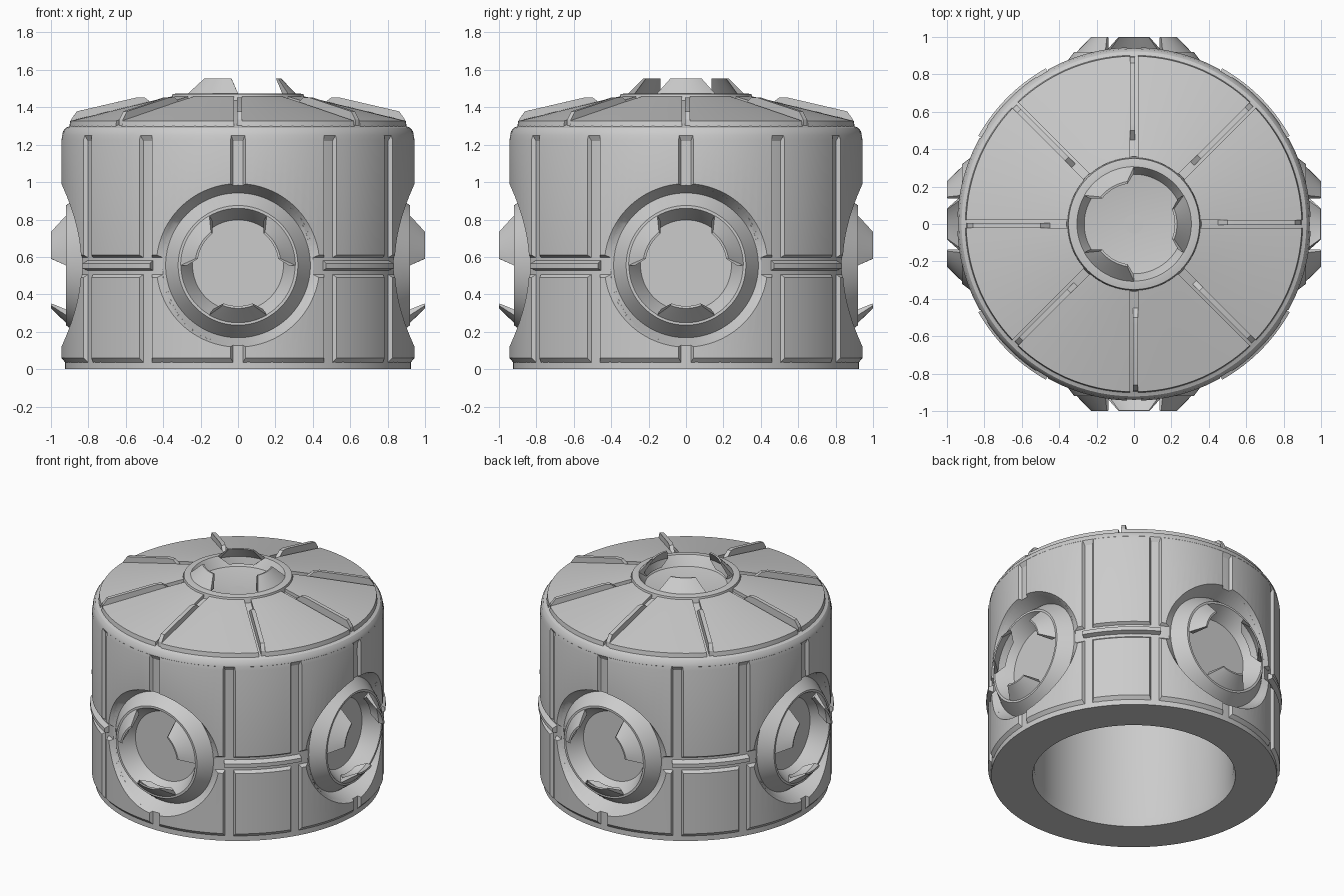
import bpy, bmesh
from math import radians, degrees, asin, sin, cos, pi, ceil, sqrt
from mathutils import Matrix, Vector

if "Cube" in bpy.data.objects:
    bpy.data.objects.remove(bpy.data.objects["Cube"])

grey = bpy.data.materials.new("light_grey_metal")
grey.diffuse_color = (0.6, 0.6, 0.6, 1)
grey.use_nodes = True
grey.node_tree.nodes["Principled BSDF"].inputs["Base Color"].default_value = (0.6, 0.6, 0.6, 1)


def finish(name, bm):
    bmesh.ops.recalc_face_normals(bm, faces=bm.faces)
    me = bpy.data.meshes.new(name)
    bm.to_mesh(me)
    bm.free()
    me.materials.append(grey)
    ob = bpy.data.objects.new(name, me)
    bpy.context.scene.collection.objects.link(ob)
    return ob


def smooth(ob, angle=25):
    bpy.ops.object.select_all(action='DESELECT')
    ob.select_set(True)
    bpy.context.view_layer.objects.active = ob
    bpy.ops.object.shade_smooth_by_angle(angle=radians(angle))


def lathe(bm, profile, steps=96):
    """Spin (radius, height) points around z; returns the new vertices."""
    old = set(bm.verts)
    verts = [bm.verts.new((r, 0, z)) for r, z in profile]
    edges = [bm.edges.new(p) for p in zip(verts, verts[1:])]
    bmesh.ops.spin(bm, geom=verts + edges, cent=(0, 0, 0), axis=(0, 0, 1),
                   angle=2 * pi, steps=steps)
    bmesh.ops.remove_doubles(bm, verts=[v for v in bm.verts if v not in old], dist=1e-5)
    return [v for v in bm.verts if v not in old]


def sector(bm, points, matrix=Matrix(), step=3):
    """Sweep a closed outline of (radius, height, start angle, end angle)."""
    n = max(1, ceil(max(b - a for r, z, a, b in points) / step))
    rings = []
    for i in range(n + 1):
        ring = []
        for r, z, a, b in points:
            t = radians(a + (b - a) * i / n)
            ring.append(bm.verts.new(matrix @ Vector((r * cos(t), r * sin(t), z))))
        rings.append(ring)
    m = len(points)
    for one, two in zip(rings, rings[1:]):
        for j in range(m):
            k = (j + 1) % m
            bm.faces.new((one[j], one[k], two[k], two[j]))
    bm.faces.new(rings[0])
    bm.faces.new(rings[-1][::-1])


def gapped(outline, a, b):
    """Give an outline of (radius, height, edge gap) its angles."""
    return [(r, z, a + degrees(asin(w / r)), b - degrees(asin(w / r)))
            for r, z, w in outline]


# Placement of the four side ports and the top port
HULL, REACH = 0.945, 0.92
SIDES = [Matrix.Rotation(k * pi / 2, 4, 'Z') @ Matrix.Translation((0, -REACH, 0.555))
         @ Matrix.Rotation(pi / 2, 4, 'X') @ Matrix.Rotation(-pi / 2, 4, 'Z')
         for k in range(4)]
TOP = Matrix.Translation((0, 0, 1.475))

# Hollow core of the hull, with a rounded shoulder
bm = bmesh.new()
lathe(bm, [(0.657, 0), (0.925, 0), (0.925, 1.22), (0.94, 1.25), (0.936, 1.27),
           (0.922, 1.29), (0.905, 1.297), (0.88, 1.31), (0.36, 1.435), (0.355, 1.35),
           (0, 1.35)])
lathe(bm, [(0, 1.25), (0.645, 1.25), (0.645, 0.06), (0.657, 0)])
bmesh.ops.remove_doubles(bm, verts=bm.verts, dist=1e-5)
core = finish("hull_core", bm)

# Raised hull panels with sloped edges, split by seams
bm = bmesh.new()
lower = [(0.915, 0.025, 0.02), (HULL, 0.06, 0.04), (HULL, 0.49, 0.04), (0.915, 0.515, 0.02)]
upper = [(0.915, 0.59, 0.02), (HULL, 0.61, 0.04), (HULL, 1.225, 0.04),
         (0.938, 1.255, 0.035), (0.915, 1.265, 0.02)]
seams = [0, 31.5, 58.5, 90]
for quarter in range(4):
    for a, b in zip(seams, seams[1:]):
        for outline in (lower, upper):
            sector(bm, gapped(outline, a + 90 * quarter, b + 90 * quarter))
panels = finish("hull_panels", bm)

# Countersunk openings, whose round rim follows the curve of the hull
bm = bmesh.new()
for place in SIDES:
    verts = lathe(bm, [(0, -0.18), (0.387, -0.09), (0.437, 0), (0.437, 0.2), (0, 0.2)])
    for v in verts:
        if abs(v.co.z) < 1e-4:
            v.co.z = sqrt(HULL ** 2 - v.co.y ** 2) - REACH
    bmesh.ops.transform(bm, matrix=place, verts=verts)
cutter = finish("port_cutter", bm)
cutter.hide_render = True
for ob in (core, panels):
    mod = ob.modifiers.new("openings", 'BOOLEAN')
    mod.operation = 'DIFFERENCE'
    mod.solver = 'EXACT'
    mod.object = cutter
    bpy.context.view_layer.update()
    shape = ob.evaluated_get(bpy.context.evaluated_depsgraph_get())
    ob.data = bpy.data.meshes.new_from_object(shape)
    ob.modifiers.clear()
    smooth(ob)
bpy.data.objects.remove(cutter)

# Horizontal bars running from port to port
bm = bmesh.new()
for quarter in range(4):
    a = 90 * quarter
    sector(bm, [(r, z, a + 29.5, a + 60.5) for r, z in
                [(0.915, 0.525), (0.957, 0.538), (0.957, 0.565), (0.915, 0.585)]])
smooth(finish("hull_bars", bm))

# Conical roof panels and the thin ribs between them
roof = [(0.903, 1.292, 0.022), (0.897, 1.328, 0.022), (0.45, 1.437, 0.022),
        (0.355, 1.458, 0.022), (0.355, 1.40, 0.022), (0.88, 1.285, 0.022)]
rib = [(0.895, 1.30), (0.892, 1.335), (0.862, 1.378), (0.54, 1.453), (0.50, 1.453),
       (0.45, 1.415)]
bm = bmesh.new()
rib_bm = bmesh.new()
for k in range(8):
    sector(bm, gapped(roof, k * 45, k * 45 + 45))
    sector(rib_bm, [(r, z, k * 45 - degrees(0.006 / r), k * 45 + degrees(0.022 / r))
                    for r, z in rib], step=10)
smooth(finish("roof_panels", bm), 12)
smooth(finish("roof_ribs", rib_bm))

# Docking ports: ring with a tapered throat, and three guide petals
side_skirt = [(0, -0.17), (0.387, -0.09)]
top_skirt = [(0, -0.12), (0.36, -0.05), (0.35, -0.005)]
throat = [(0.32, 0), (0.305, 0), (0.298, -0.01), (0.243, -0.11), (0, -0.11)]
petal = [(0.30, -0.05, 18), (0.307, 0, 30), (0.23, 0.08, 21),
         (0.218, 0.078, 21), (0.272, 0, 30), (0.262, -0.05, 18)]
names = ["front_port", "left_port", "back_port", "right_port", "top_port"]
for name, place in zip(names, SIDES + [TOP]):
    bm = bmesh.new()
    verts = lathe(bm, (top_skirt if place is TOP else side_skirt) + throat)
    bmesh.ops.transform(bm, matrix=place, verts=verts)
    smooth(finish(name + "_ring", bm))
    bm = bmesh.new()
    for turn in (0, 120, 240):
        sector(bm, [(r, z, turn - h, turn + h) for r, z, h in petal], place, step=6)
    smooth(finish(name + "_petals", bm))
